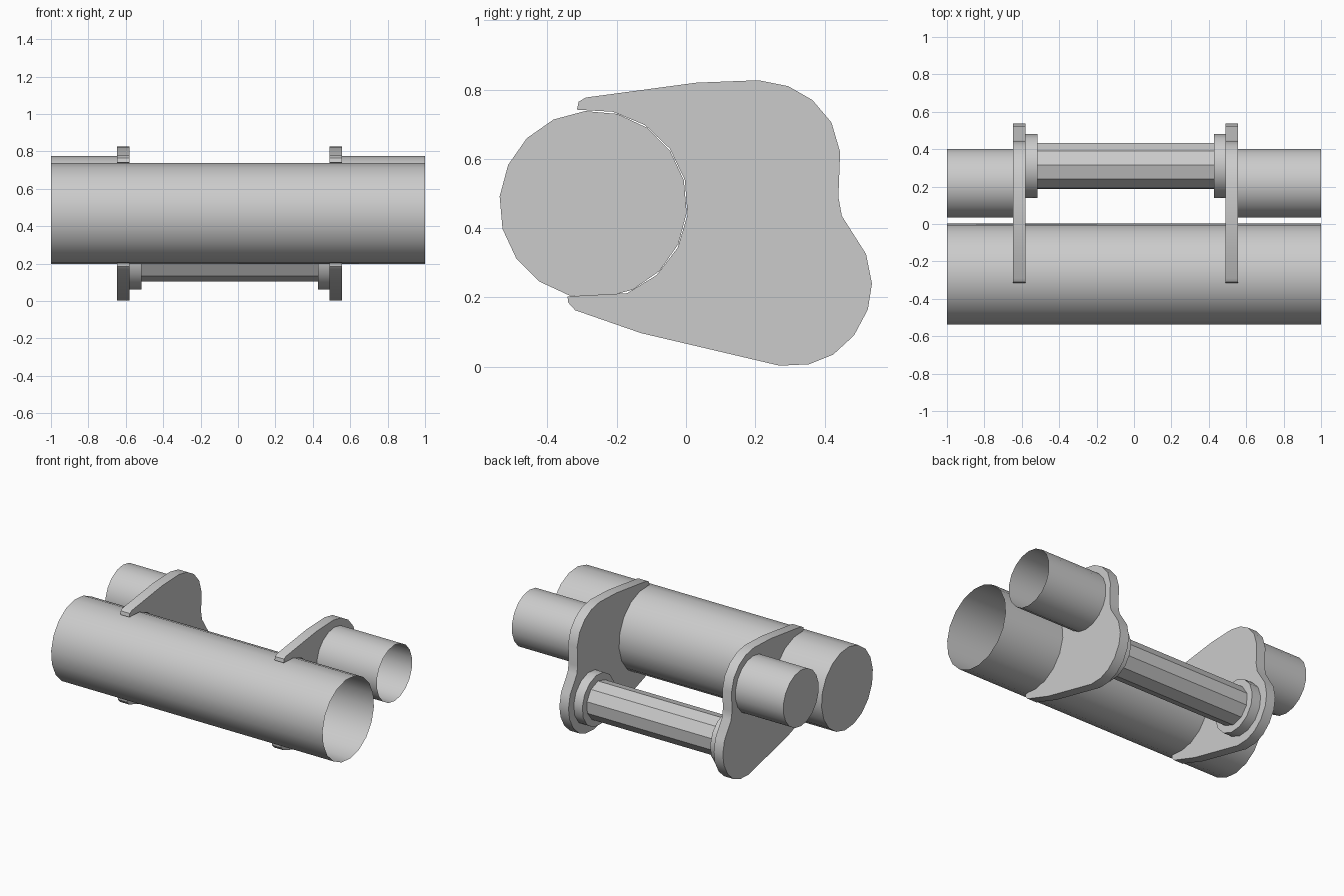
import bpy
import bmesh
from math import cos, sin, radians

default_cube = bpy.data.objects.get("Cube")
if default_cube:
    bpy.data.objects.remove(default_cube, do_unlink=True)

# Single plain grey used on every part
grey = bpy.data.materials.new("plain grey")
grey.use_nodes = True
colour = (0.6, 0.6, 0.6, 1)
grey.diffuse_color = colour
grey.node_tree.nodes["Principled BSDF"].inputs["Base Color"].default_value = colour


def circle(y, z, radius, sides, offset=0):
    """Points of a regular polygon in the side plane."""
    angles = [radians(offset + 360 * i / sides) for i in range(sides)]
    return [(y + radius * cos(a), z + radius * sin(a)) for a in angles]


def prism(name, outline, left, right, open_end=False, smooth=30):
    """Sweep a side outline along x, optionally leaving the +x end open."""
    bm = bmesh.new()
    near = [bm.verts.new((left, y, z)) for y, z in outline]
    far = [bm.verts.new((right, y, z)) for y, z in outline]
    count = len(outline)
    for i in range(count):
        j = (i + 1) % count
        bm.faces.new((near[i], near[j], far[j], far[i]))
    bm.faces.new(near[::-1])
    if not open_end:
        bm.faces.new(far)
    mesh = bpy.data.meshes.new(name)
    bm.to_mesh(mesh)
    bm.free()
    mesh.materials.append(grey)
    part = bpy.data.objects.new(name, mesh)
    bpy.context.collection.objects.link(part)
    bpy.ops.object.select_all(action="DESELECT")
    part.select_set(True)
    bpy.context.view_layer.objects.active = part
    bpy.ops.object.shade_smooth_by_angle(angle=radians(smooth))
    return part


# Large front tube, closed at one end and open at the other
tube_y, tube_z, tube_radius = -0.268, 0.468, 0.271
prism("large_tube", circle(tube_y, tube_z, tube_radius, 18, 15), -1, 1, open_end=True)

# Side plate outline: outer edge from lower jaw round the back to upper jaw
outer_edge = [
    (-0.342, 0.203), (-0.34, 0.185), (-0.32, 0.163), (-0.13, 0.097),
    (0.27, 0.003), (0.355, 0.007), (0.425, 0.035), (0.485, 0.09),
    (0.525, 0.165), (0.537, 0.24), (0.52, 0.325), (0.45, 0.435),
    (0.44, 0.49), (0.445, 0.62), (0.42, 0.705), (0.365, 0.77),
    (0.295, 0.81), (0.21, 0.827), (0.03, 0.82), (-0.29, 0.777),
    (-0.31, 0.765), (-0.315, 0.742),
]
# Inner edge hugs the large tube
hug = [radians(a) for a in range(78, -90, -21)]
inner_edge = [(tube_y + 0.274 * cos(a), tube_z + 0.274 * sin(a)) for a in hug]
plate = outer_edge + inner_edge

prism("right_side_plate", plate, -0.647, -0.58)
prism("left_side_plate", plate, 0.49, 0.557)

# Small rear stub tubes outside the plates
stub = circle(0.218, 0.589, 0.187, 18, 10)
prism("right_stub_tube", stub, -1, -0.647, open_end=True)
prism("left_stub_tube", stub, 0.557, 1, open_end=True)

# Lower rod between the plates, with a collar at each end
rod_y, rod_z = 0.31, 0.232
prism("rod", circle(rod_y, rod_z, 0.127, 10, 15), -0.515, 0.427)
collar = circle(rod_y, rod_z, 0.172, 14, 5)
prism("right_collar", collar, -0.58, -0.515)
prism("left_collar", collar, 0.427, 0.49)
